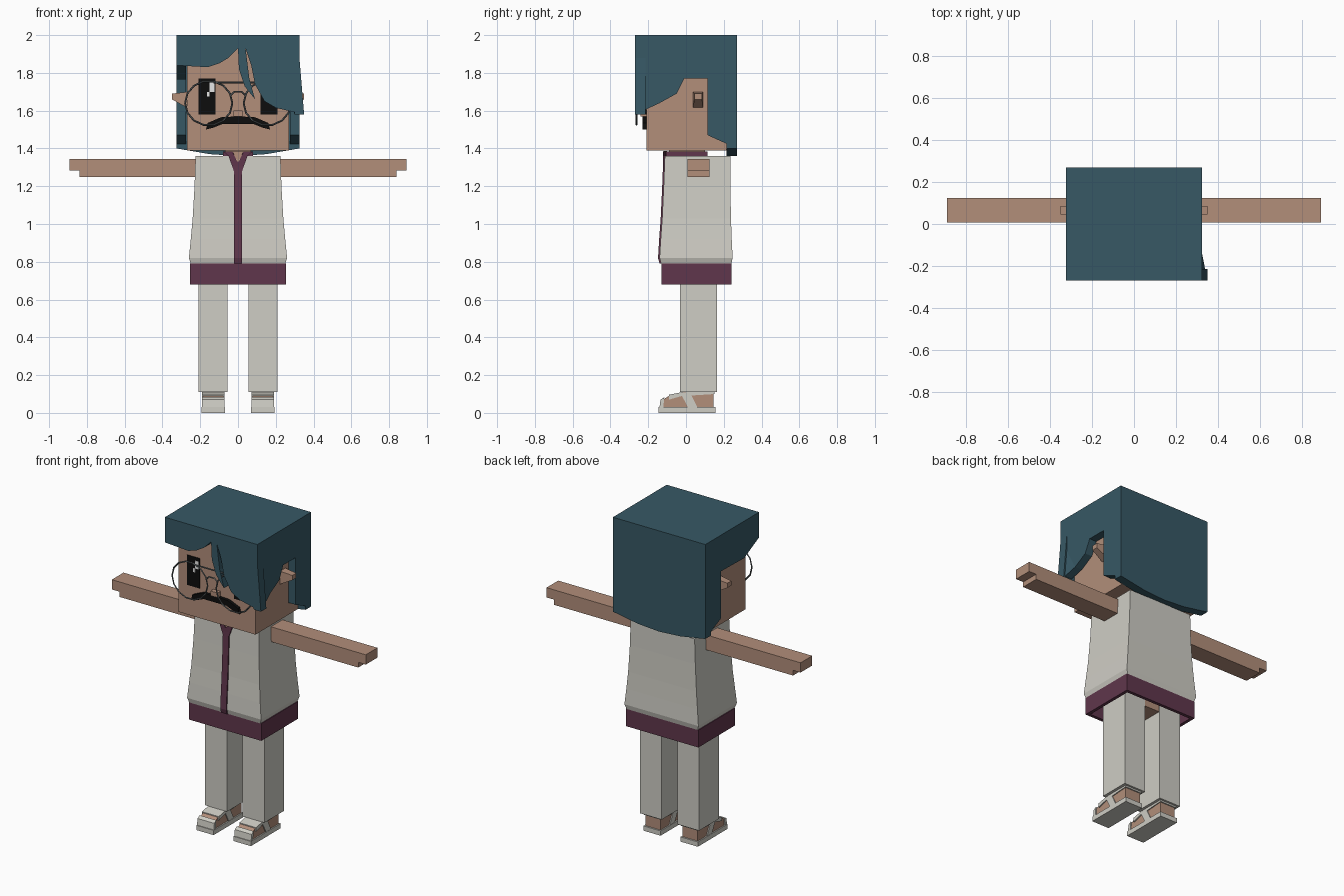
import bpy, bmesh, math

if "Cube" in bpy.data.objects:
    bpy.data.objects.remove(bpy.data.objects["Cube"], do_unlink=True)


def material(name, r, g, b):
    m = bpy.data.materials.new(name)
    m.use_nodes = True
    m.diffuse_color = (r, g, b, 1)
    bsdf = next(n for n in m.node_tree.nodes if n.type == 'BSDF_PRINCIPLED')
    bsdf.inputs["Base Color"].default_value = (r, g, b, 1)
    return m


HAIR = material("teal hair", .038, .098, .13)
SKIN = material("tan skin", .445, .271, .195)
CLOTH = material("off white cloth", .62, .61, .555)
MAROON = material("maroon trim", .117, .037, .072)
BLACK = material("black", .004, .004, .004)
WHITE = material("eye highlight", .8, .8, .8)
METAL = material("grey metal", .1, .115, .12)


def finish(name, bm, mat):
    bmesh.ops.recalc_face_normals(bm, faces=bm.faces)
    me = bpy.data.meshes.new(name)
    bm.to_mesh(me)
    bm.free()
    me.materials.append(mat)
    ob = bpy.data.objects.new(name, me)
    bpy.context.collection.objects.link(ob)
    return ob


def loft(name, rings, mat, closed=False):
    """Join equal-sized rings of points; cap the ends, or close the loop."""
    bm = bmesh.new()
    loops = [[bm.verts.new(p) for p in r] for r in rings]
    n = len(loops[0])
    pairs = list(zip(loops, loops[1:]))
    if closed:
        pairs.append((loops[-1], loops[0]))
    else:
        bm.faces.new(loops[0])
        bm.faces.new(loops[-1])
    for a, b in pairs:
        for i in range(n):
            j = (i + 1) % n
            bm.faces.new((a[i], a[j], b[j], b[i]))
    return finish(name, bm, mat)


def prism(name, axis, pts, lo, hi, mat):
    """Extrude a (y, z) outline along x, or an (x, z) outline along y."""
    put = (lambda d, p: (d, *p)) if axis == 'x' else (lambda d, p: (p[0], d, p[1]))
    return loft(name, [[put(d, p) for p in pts] for d in (lo, hi)], mat)


def rect(x0, x1, y0, y1, z):
    return [(x0, y0, z), (x1, y0, z), (x1, y1, z), (x0, y1, z)]


def box(name, x0, x1, y0, y1, z0, z1, mat):
    return loft(name, [rect(x0, x1, y0, y1, z0), rect(x0, x1, y0, y1, z1)], mat)


def wire(name, paths, radius, mat):
    cu = bpy.data.curves.new(name, 'CURVE')
    cu.dimensions = '3D'
    cu.bevel_depth = radius
    cu.bevel_resolution = 0
    for pts, cyclic in paths:
        sp = cu.splines.new('POLY')
        sp.points.add(len(pts) - 1)
        for p, q in zip(sp.points, pts):
            p.co = (*q, 1)
        sp.use_cyclic_u = cyclic
    cu.materials.append(mat)
    ob = bpy.data.objects.new(name, cu)
    bpy.context.collection.objects.link(ob)


# Head and neck
box("head", -.27, .27, -.21, .22, 1.39, 1.95, SKIN)
box("neck", -.07, .07, -.09, .1, 1.33, 1.4, SKIN)
box("nose", -.025, .025, -.24, -.2, 1.57, 1.6, SKIN)

# Hair shell: crown, back, two sides and an asymmetric fringe
box("hair_crown", -.325, .325, -.27, .27, 1.93, 2, HAIR)
prism("hair_back", 'y', [(-.325, 2), (-.325, 1.4), (-.15, 1.37), (0, 1.36),
                         (.15, 1.37), (.325, 1.4), (.325, 2)], .215, .27, HAIR)
back_edge = [(-.27, 2), (.27, 2), (.27, 1.4), (.115, 1.47), (.115, 1.77)]
prism("hair_left_side", 'x', back_edge + [(-.01, 1.77), (-.05, 1.69), (-.14, 1.64), (-.27, 1.88)],
      .275, .325, HAIR)
prism("hair_right_side", 'x', back_edge + [(-.12, 1.765), (-.27, 1.84)], -.325, -.275, HAIR)
loft("hair_side_tip", [[(x, -.14, 1.64), (x, -.27, 1.88), (x + .025, -.27, 1.58)]
                       for x in (.275, .325)], HAIR)
prism("hair_fringe", 'y', [(-.325, 2), (-.325, 1.84), (-.16, 1.83), (-.1, 1.85), (-.05, 1.88),
                           (0, 1.93), (.005, 1.82), (.035, 1.73), (.09, 1.66), (.06, 1.77),
                           (.04, 1.93), (.07, 1.84), (.09, 1.74), (.14, 1.65), (.2, 1.615),
                           (.35, 1.58), (.325, 1.88), (.325, 2)], -.27, -.215, HAIR)

# Eyes with highlights
for side, s in (("left", 1), ("right", -1)):
    x0, x1 = sorted((s * .12, s * .21))
    box(f"{side}_eye", x0, x1, -.214, -.208, 1.58, 1.77, BLACK)
    cx = s * .165
    box(f"{side}_eye_glint", cx + .015, cx + .04, -.217, -.212, 1.7, 1.75, WHITE)
    box(f"{side}_eye_small_glint", cx, cx + .015, -.217, -.212, 1.675, 1.7, WHITE)

# Moustache
half = [(.17, 1.5), (.16, 1.535), (.09, 1.565), (0, 1.57)]
under = [(0, 1.53), (.08, 1.53), (.13, 1.51)]
outline = (half + [(-x, z) for x, z in half[-2::-1]]
           + [(-x, z) for x, z in under[::-1]] + under[1:])
prism("moustache", 'y', outline, -.23, -.205, BLACK)

# Spectacles
rims = []
for s in (1, -1):
    ring = [(s * .155 + .125 * math.cos(a), -.262, 1.64 + .118 * math.sin(a))
            for a in (i * math.tau / 14 for i in range(14))]
    rims.append((ring, True))
rims.append(([(-.04, -.262, 1.68), (-.02, -.262, 1.7), (.02, -.262, 1.7), (.04, -.262, 1.68)], False))
rims.append(([(-.13, -.262, 1.75), (.13, -.262, 1.75)], False))
wire("spectacles", rims, .005, METAL)

# Tunic flaring to a turned-in hem
tunic = [(.225, -.112, .235, 1.36), (.23, -.118, .235, 1.2), (.24, -.126, .238, 1.03),
         (.25, -.134, .242, .92), (.26, -.14, .247, .82), (.25, -.132, .24, .79)]
loft("tunic", [rect(-x, x, y0, y1, z) for x, y0, y1, z in tunic], CLOTH)

# Front placket following the tunic, and the collar
loft("placket", [rect(-.021, .021, y0 - .008, y0 + .01, z)
                 for _, y0, _, z in [(0, -.113, 0, 1.33)] + tunic[1:]], MAROON)
box("collar", -.08, .08, -.105, .115, 1.35, 1.383, MAROON)
for side, s in (("left", 1), ("right", -1)):
    prism(f"{side}_lapel", 'y', [(s * x, z) for x, z in
          ((.08, 1.385), (.03, 1.385), (0, 1.32), (0, 1.28), (.022, 1.28), (.05, 1.36))],
          -.122, -.1, MAROON)
prism("throat", 'y', [(-.03, 1.386), (.03, 1.386), (0, 1.32)], -.118, -.1, SKIN)

# Hollow skirt band and hips
loft("skirt_band", [rect(-.255, .255, -.13, .24, .68), rect(-.255, .255, -.13, .24, .79),
                    rect(-.235, .235, -.11, .22, .79), rect(-.235, .235, -.11, .22, .68)],
     MAROON, closed=True)
box("hips", -.2, .2, -.025, .16, .685, .8, SKIN)

# Limbs and sandals, mirrored
for side, s in (("left", 1), ("right", -1)):
    prism(f"{side}_arm", 'y', [(s * x, z) for x, z in
          ((.2, 1.345), (.893, 1.345), (.893, 1.283), (.84, 1.283), (.84, 1.25), (.2, 1.25))],
          .008, .125, SKIN)
    loft(f"{side}_ear", [[(s * x, y, z) for y, z in
                          ((y0, z0), (y1, z0), (y1, z1), (y0, z1))]
                         for x, y0, y1, z0, z1 in ((.26, .035, .09, 1.61, 1.7),
                                                   (.35, .045, .085, 1.66, 1.69))], SKIN)
    box(f"{side}_trouser_leg", s * .055, s * .208, -.032, .165, .11, .74, CLOTH)
    box(f"{side}_sole", s * .07, s * .192, -.145, .155, 0, .03, CLOTH)
    prism(f"{side}_foot", 'x', [(-.138, .03), (-.13, .065), (-.09, .09), (-.03, .102),
                                (.0, .12), (.145, .12), (.145, .03)], s * .078, s * .184, SKIN)
    straps = {"toe_strap": [(-.14, .03), (-.135, .07), (-.115, .083), (-.12, .03)],
              "top_strap": [(-.09, .07), (-.09, .096), (-.02, .11), (-.02, .09)],
              "side_strap": [(.01, .03), (-.03, .107), (.02, .11), (.06, .03)],
              "heel_strap": [(.0, .09), (.0, .113), (.152, .113), (.152, .1)]}
    for name, pts in straps.items():
        prism(f"{side}_{name}", 'x', pts, s * .072, s * .19, CLOTH)
